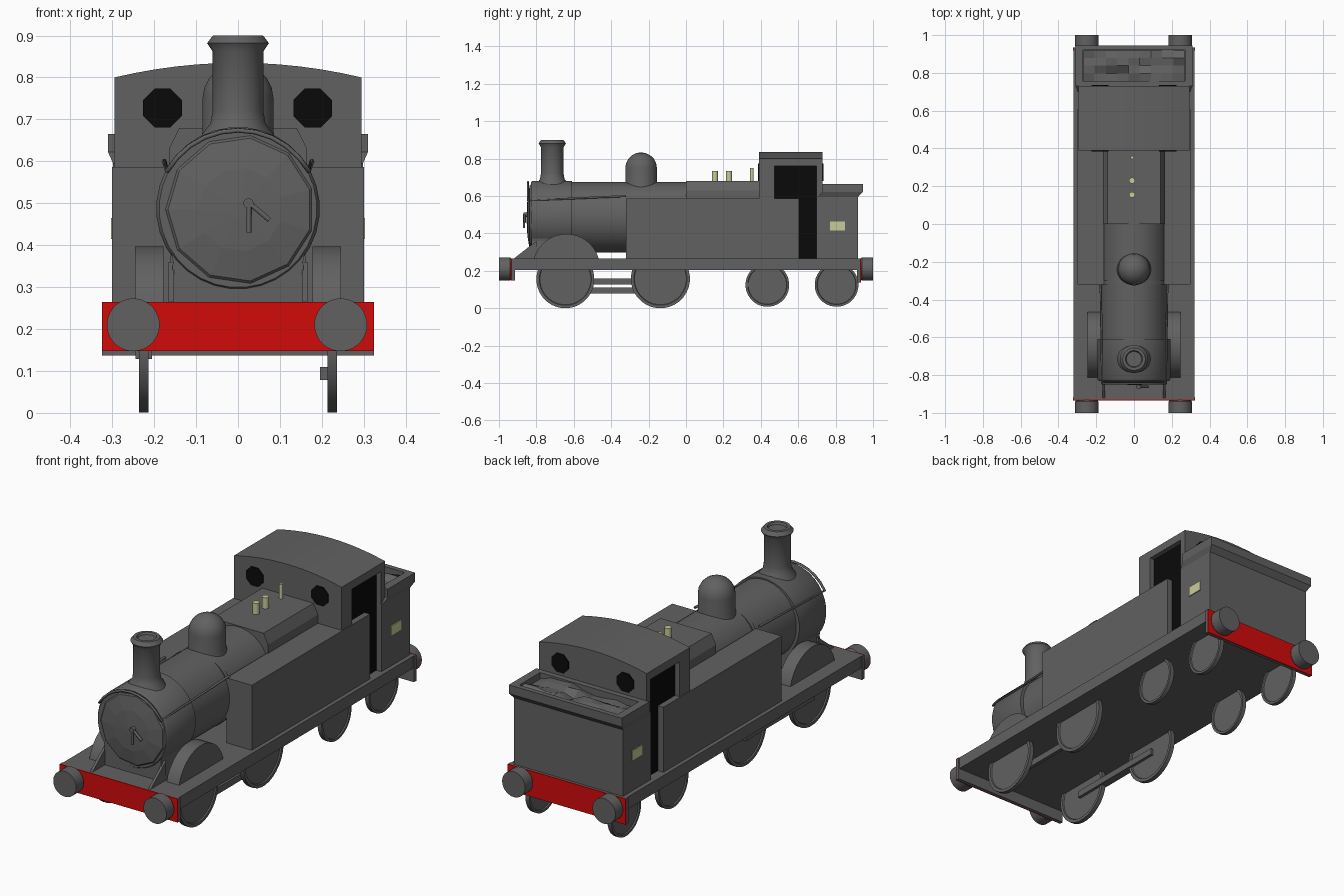
import bpy, bmesh, math, random
from mathutils import Matrix, Vector

cube = bpy.data.objects.get("Cube")
if cube:
    bpy.data.objects.remove(cube, do_unlink=True)
random.seed(4)


def material(name, rgb):
    m = bpy.data.materials.new(name)
    m.use_nodes = True
    m.diffuse_color = (*rgb, 1)
    m.node_tree.nodes["Principled BSDF"].inputs["Base Color"].default_value = (*rgb, 1)
    return m


GREY = material("dark grey", (0.12, 0.12, 0.12))
RED = material("beam red", (0.65, 0.003, 0.003))
BLACK = material("opening black", (0.003, 0.003, 0.003))
BRASS = material("pale brass", (0.58, 0.6, 0.32))


def finish(name, bm, mat=GREY, smooth=False):
    bmesh.ops.recalc_face_normals(bm, faces=bm.faces)
    mesh = bpy.data.meshes.new(name)
    bm.to_mesh(mesh)
    bm.free()
    mesh.materials.append(mat)
    ob = bpy.data.objects.new(name, mesh)
    bpy.context.collection.objects.link(ob)
    if smooth:
        bpy.ops.object.select_all(action="DESELECT")
        bpy.context.view_layer.objects.active = ob
        ob.select_set(True)
        bpy.ops.object.shade_smooth_by_angle(angle=math.radians(35))
    return ob


def loft(name, rings, mat=GREY, smooth=False):
    """Skin a list of equal-length point rings and cap both ends."""
    bm = bmesh.new()
    loops = [[bm.verts.new(p) for p in ring] for ring in rings]
    n = len(loops[0])
    for a, b in zip(loops, loops[1:]):
        for i in range(n):
            j = (i + 1) % n
            bm.faces.new((a[i], a[j], b[j], b[i]))
    bm.faces.new(loops[0])
    bm.faces.new(loops[-1])
    return finish(name, bm, mat, smooth)


def box(name, x, y, z, mat=GREY):
    ring = [(x[0], y[0]), (x[1], y[0]), (x[1], y[1]), (x[0], y[1])]
    return loft(name, [[(*p, h) for p in ring] for h in z], mat)


def prism(name, outline, y0, y1, mat=GREY):
    """Extrude an x-z outline along y."""
    return loft(name, [[(x, y, z) for x, z in outline] for y in (y0, y1)], mat)


def lathe(name, profile, origin, axis, sides=32, mat=GREY, smooth=True):
    """Turn (radius, distance) pairs about an axis through the origin."""
    turn = Vector(axis).to_track_quat("Z", "Y").to_matrix().to_4x4()
    place = Matrix.Translation(origin) @ turn
    angles = [math.tau * (i + 0.5) / sides for i in range(sides)]
    rings = [[place @ Vector((r * math.cos(a), r * math.sin(a), d)) for a in angles]
             for r, d in profile]
    return loft(name, rings, mat, smooth)


def disc(name, r, depth, origin, axis, sides=32, mat=GREY):
    return lathe(name, [(r, 0), (r, depth)], origin, axis, sides, mat)


def rail(name, points, radius):
    cu = bpy.data.curves.new(name, "CURVE")
    cu.dimensions = "3D"
    cu.bevel_depth = radius
    cu.bevel_resolution = 1
    sp = cu.splines.new("POLY")
    sp.points.add(len(points) - 1)
    for p, co in zip(sp.points, points):
        p.co = (*co, 1)
    ob = bpy.data.objects.new(name, cu)
    cu.materials.append(GREY)
    bpy.context.collection.objects.link(ob)


UP, FRONT, SIDE = (0, 0, 1), (0, -1, 0), (1, 0, 0)

# Footplate, beams and buffers
box("footplate", (-0.32, 0.32), (-0.925, 0.925), (0.205, 0.265))
for end, s, low in (("front", -1, 0.148), ("rear", 1, 0.137)):
    box(end + "_beam", (-0.324, 0.324), (s * 0.915, s * 0.93), (low, 0.265))
    box(end + "_beam_face", (-0.324, 0.324), (s * 0.93, s * 0.935), (low, 0.265), RED)
    for x in (-0.25, 0.245):
        lathe(end + "_buffer", [(0.055, 0), (0.063, 0.01), (0.063, 0.069)],
              (x, s * 0.931, 0.21), (0, s, 0))

# Boiler, smokebox and door
Z = 0.487
boiler = disc("boiler", 0.178, 0.64, (0, 0.02, 0), FRONT)
boiler.scale.z = 1.06
boiler.location.z = Z
disc("boiler_band", 0.187, 0.02, (0, -0.3, Z), FRONT)
lathe("smokebox", [(0.195, 0), (0.195, 0.21), (0.188, 0.22)], (0, -0.61, Z), FRONT)
lathe("smokebox_door", [(0.18, 0), (0.172, 0.008), (0.1, 0.02), (0.02, 0.024)],
      (0.005, -0.828, 0.485), FRONT, 11, smooth=False)
saddle = [(-0.165, 0.26), (0.165, 0.26), (0.155, 0.36), (0.17, 0.45), (-0.17, 0.45), (-0.155, 0.36)]
prism("smokebox_saddle", saddle, -0.825, -0.61)
disc("door_boss", 0.012, 0.03, (0.025, -0.84, 0.5), FRONT, 12)
rail("door_handle_down", [(0.026, -0.865, 0.505), (0.026, -0.865, 0.43)], 0.006)
rail("door_handle_side", [(0.022, -0.862, 0.505), (0.075, -0.862, 0.46)], 0.007)
for s in (-1, 1):
    x0, x1 = s * 0.153, s * 0.166
    tri = [(-0.925, 0.262), (-0.8, 0.262), (-0.8, 0.36)]
    loft("front_brace", [[(x, y, z) for y, z in tri] for x in (x0, x1)])

# Handrail along both sides and over the door
arc = [(0.195 * math.sin(a), -0.845, Z - 0.008 + 0.195 * math.cos(a))
       for a in [math.radians(-60 + 12 * i) for i in range(11)]]
rail("handrail", [(-0.176, -0.32, 0.6)] + arc + [(0.176, -0.32, 0.6)], 0.006)

# Chimney and dome
lathe("chimney", [(0.1, 0.62), (0.086, 0.665), (0.066, 0.69), (0.061, 0.72), (0.061, 0.862),
                  (0.074, 0.882), (0.06, 0.9), (0.045, 0.9), (0.04, 0.89)], (0, -0.715, 0), UP)
dome = [(0.095, 0.63), (0.085, 0.67), (0.085, 0.75)]
dome += [(0.085 * math.cos(a), 0.75 + 0.083 * math.sin(a))
         for a in [math.radians(d) for d in (18, 36, 54, 72, 86)]]
lathe("steam_dome", dome, (0, -0.24, 0), UP)

# Firebox and brass fittings
half = [(0.165, 0.26), (0.165, 0.63), (0.14, 0.68)]
prism("firebox", half + [(-x, z) for x, z in reversed(half)], 0, 0.4)
for y, r, top in ((0.155, 0.016, 0.735), (0.23, 0.016, 0.735), (0.352, 0.009, 0.75)):
    disc("brass_valve", r, top - 0.67, (-0.01, y, 0.67), UP, 12, BRASS)

# Side tanks, splashers and bunker plates
for s in (-1, 1):
    box("side_tank", (s * 0.16, s * 0.3), (-0.32, 0.605), (0.262, 0.587))
    box("bunker_plate", (s * 0.295, s * 0.303), (0.77, 0.85), (0.415, 0.465), BRASS)
    arch = [(-0.64 + 0.18 * math.cos(a), 0.218 + 0.18 * math.sin(a))
            for a in [math.radians(12 * i) for i in range(16)]]
    loft("splasher", [[(x, y, z) for y, z in arch] for x in (s * 0.178, s * 0.246)], smooth=True)

# Cab: end walls, arched roof, dark interior and round windows
W = 0.295
roof = [(W * (1 - i / 6), 0.8 + 0.035 * (1 - (1 - i / 6) ** 2)) for i in range(13)]
prism("cab_front", [(-W, 0.262), (W, 0.262)] + roof, 0.39, 0.472)
prism("cab_back", [(-W, 0.262), (W, 0.262)] + roof, 0.698, 0.73)
prism("cab_roof", [(-W, 0.76), (W, 0.76)] + roof, 0.39, 0.73)
box("cab_interior", (-0.27, 0.27), (0.47, 0.7), (0.262, 0.765), BLACK)
for x in (-0.18, 0.178):
    disc("front_window", 0.05, 0.006, (x, 0.391, 0.727), FRONT, 8, BLACK)
    disc("back_window", 0.05, 0.006, (x, 0.729, 0.727), (0, 1, 0), 8, BLACK)

# Bunker with flared rim, and coal
rings = []
for hx, y0, y1, z in ((0.298, 0.7, 0.92, 0.262), (0.298, 0.7, 0.92, 0.595), (0.31, 0.73, 0.945, 0.622),
                      (0.31, 0.73, 0.945, 0.665), (0.27, 0.757, 0.92, 0.665), (0.27, 0.757, 0.92, 0.62)):
    rings.append([(-hx, y0, z), (hx, y0, z), (hx, y1, z), (-hx, y1, z)])
loft("bunker", rings)
bm = bmesh.new()
bmesh.ops.create_grid(bm, x_segments=9, y_segments=4, size=1)
for v in bm.verts:
    v.co = (v.co.x * 0.268, 0.838 + v.co.y * 0.08, 0.645 + random.uniform(-0.018, 0.018))
finish("coal", bm)

# Wheels with recessed faces, and coupling rods
for y, r in ((-0.645, 0.155), (-0.137, 0.158), (0.435, 0.117), (0.805, 0.117)):
    for s in (-1, 1):
        z = r if r > 0.15 else r + 0.008
        rim = [(r * 0.88, 0.006), (r * 0.9, 0), (r, 0), (r, 0.022), (r * 0.9, 0.022), (r * 0.88, 0.016)]
        lathe("wheel", rim, (s * 0.225 - 0.011, y, z), SIDE)
box("left_coupling_rod", (0.195, 0.213), (-0.66, -0.12), (0.078, 0.11))
box("right_coupling_rod", (-0.245, -0.205), (-0.66, -0.12), (0.128, 0.16))
